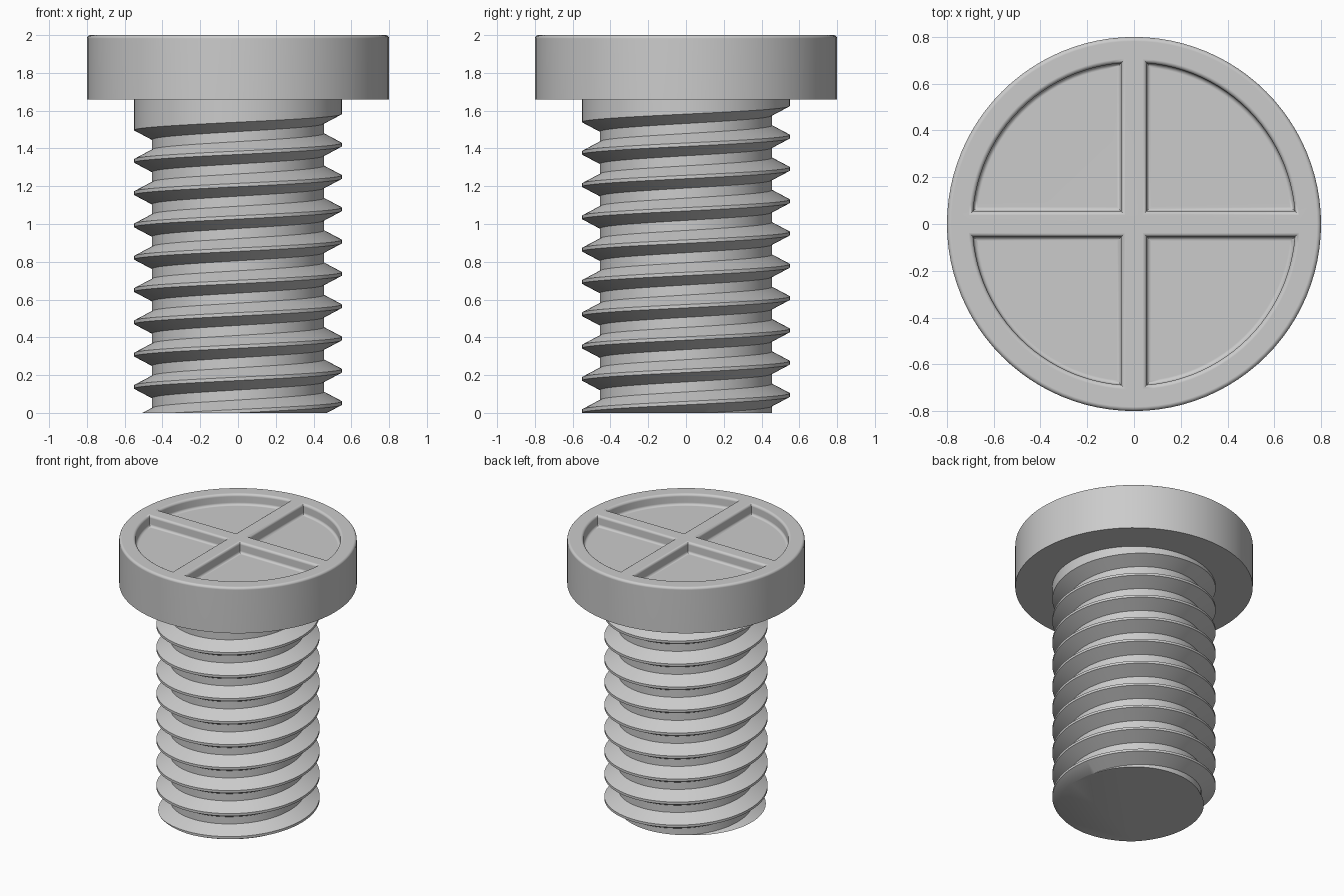
import bpy, bmesh
from math import pi, sin, cos, sqrt, radians

default = bpy.data.objects.get("Cube")
if default:
    bpy.data.objects.remove(default, do_unlink=True)

steel = bpy.data.materials.new("grey_metal")
steel.use_nodes = True
colour = (0.6, 0.6, 0.6, 1)
steel.diffuse_color = colour
steel.node_tree.nodes["Principled BSDF"].inputs["Base Color"].default_value = colour


def make_object(name, bm):
    mesh = bpy.data.meshes.new(name)
    bm.to_mesh(mesh)
    bm.free()
    obj = bpy.data.objects.new(name, mesh)
    bpy.context.collection.objects.link(obj)
    mesh.materials.append(steel)
    return obj


def loft(bm, rings):
    """Join closed rings of points into a capped solid."""
    loops = [[bm.verts.new(p) for p in ring] for ring in rings]
    n = len(loops[0])
    for a, b in zip(loops, loops[1:]):
        for i in range(n):
            j = (i + 1) % n
            bm.faces.new((a[i], a[j], b[j], b[i]))
    bm.faces.new(loops[0])
    bm.faces.new(loops[-1])
    bmesh.ops.recalc_face_normals(bm, faces=bm.faces)


def smooth(obj):
    bpy.ops.object.select_all(action='DESELECT')
    obj.select_set(True)
    bpy.context.view_layer.objects.active = obj
    bpy.ops.object.shade_smooth_by_angle(angle=radians(35))


# Threaded shank: one helical profile, trimmed flat at the foot
SEGMENTS = 96
PITCH, MAJOR, MINOR = 0.171, 0.55, 0.455
CREST, FLANK, ROOT_END = 0.009, 0.059, 0.112
TOP_CREST = 1.42
HEAD_BASE, HEAD_TOP, HEAD_RADIUS = 1.66, 2.0, 0.8


def thread_radius(z, crest_z):
    u = (z - crest_z) % PITCH
    d = min(u, PITCH - u)
    t = (d - CREST) / (FLANK - CREST)
    return MAJOR - (MAJOR - MINOR) * min(1, max(0, t))


def thread_column(angle):
    crest_z = TOP_CREST + PITCH * angle / (2 * pi)
    runout = max(0, (angle - radians(155)) / radians(25))
    points = []
    for turn in range(-9, 1):
        for offset in (-CREST, CREST, FLANK, ROOT_END):
            z = max(0, crest_z + turn * PITCH + offset)
            r = thread_radius(z, crest_z)
            if turn == 0:
                r += (MAJOR - r) * runout
            points.append((r, z))
    points += [(MAJOR, crest_z + PITCH - CREST), (MAJOR, HEAD_BASE + 0.02)]
    return [(r * cos(angle), r * sin(angle), z) for r, z in points]


bm = bmesh.new()
columns = [[bm.verts.new(p) for p in thread_column(-pi + 2 * pi * i / SEGMENTS)]
           for i in range(SEGMENTS + 1)]
for a, b in zip(columns, columns[1:]):
    for k in range(len(a) - 1):
        bm.faces.new((a[k], b[k], b[k + 1], a[k + 1]))
bmesh.ops.remove_doubles(bm, verts=bm.verts, dist=1e-5)

# Flat end of the shank
rim = [e for e in bm.edges if all(v.co.z < 1e-5 for v in e.verts)]
for face in bmesh.ops.edgeloop_fill(bm, edges=rim)["faces"]:
    face.normal_update()
    if face.normal.z > 0:
        face.normal_flip()
shank = make_object("threaded_shank", bm)
smooth(shank)

# Head: disc with a rounded upper rim
ROUND = 0.018
arc = [i * pi / 8 for i in range(5)]
profile = [(HEAD_RADIUS, HEAD_BASE)]
profile += [(HEAD_RADIUS - ROUND + ROUND * cos(t), HEAD_TOP - ROUND + ROUND * sin(t))
            for t in arc]
bm = bmesh.new()
loft(bm, [[(r * cos(2 * pi * i / SEGMENTS), r * sin(2 * pi * i / SEGMENTS), z)
           for i in range(SEGMENTS)] for r, z in profile])
head = make_object("head", bm)

# Four quarter-circle pockets that leave a raised cross and rim
DEPTH, GAP, POCKET_RADIUS = 0.08, 0.055, 0.69


def quarter_ring(inset, z, turn):
    gap, r = GAP + inset, POCKET_RADIUS - inset
    start = math_start = pi / 2 - 0
    reach = sqrt(r * r - gap * gap)
    from_x = sin_inv(gap / r)
    to_y = math_start - from_x
    steps = 24
    points = [(gap, gap), (reach, gap)]
    points += [(r * cos(t), r * sin(t)) for t in
               (from_x + (to_y - from_x) * i / steps for i in range(1, steps))]
    points.append((gap, reach))
    c, s = cos(turn * start), sin(turn * start)
    return [(x * c - y * s, x * s + y * c, z) for x, y in points]


def sin_inv(value):
    from math import asin
    return asin(value)


steps = [(-ROUND, HEAD_TOP + 0.03)]
steps += [(-ROUND * (1 - sin(t)), HEAD_TOP - ROUND * (1 - cos(t))) for t in arc]
steps += [(ROUND * (1 - cos(t)), HEAD_TOP - DEPTH + ROUND * (1 - sin(t))) for t in arc]
bm = bmesh.new()
for turn in range(4):
    loft(bm, [quarter_ring(inset, z, turn) for inset, z in steps])
cutter = make_object("pocket_cutter", bm)
cutter.hide_render = True

cut = head.modifiers.new("pockets", 'BOOLEAN')
cut.operation = 'DIFFERENCE'
cut.solver = 'EXACT'
cut.object = cutter
bpy.ops.object.select_all(action='DESELECT')
head.select_set(True)
bpy.context.view_layer.objects.active = head
bpy.ops.object.modifier_apply(modifier=cut.name)
bpy.data.objects.remove(cutter, do_unlink=True)
smooth(head)
weighted = head.modifiers.new("even_shading", 'WEIGHTED_NORMAL')
weighted.keep_sharp = True
